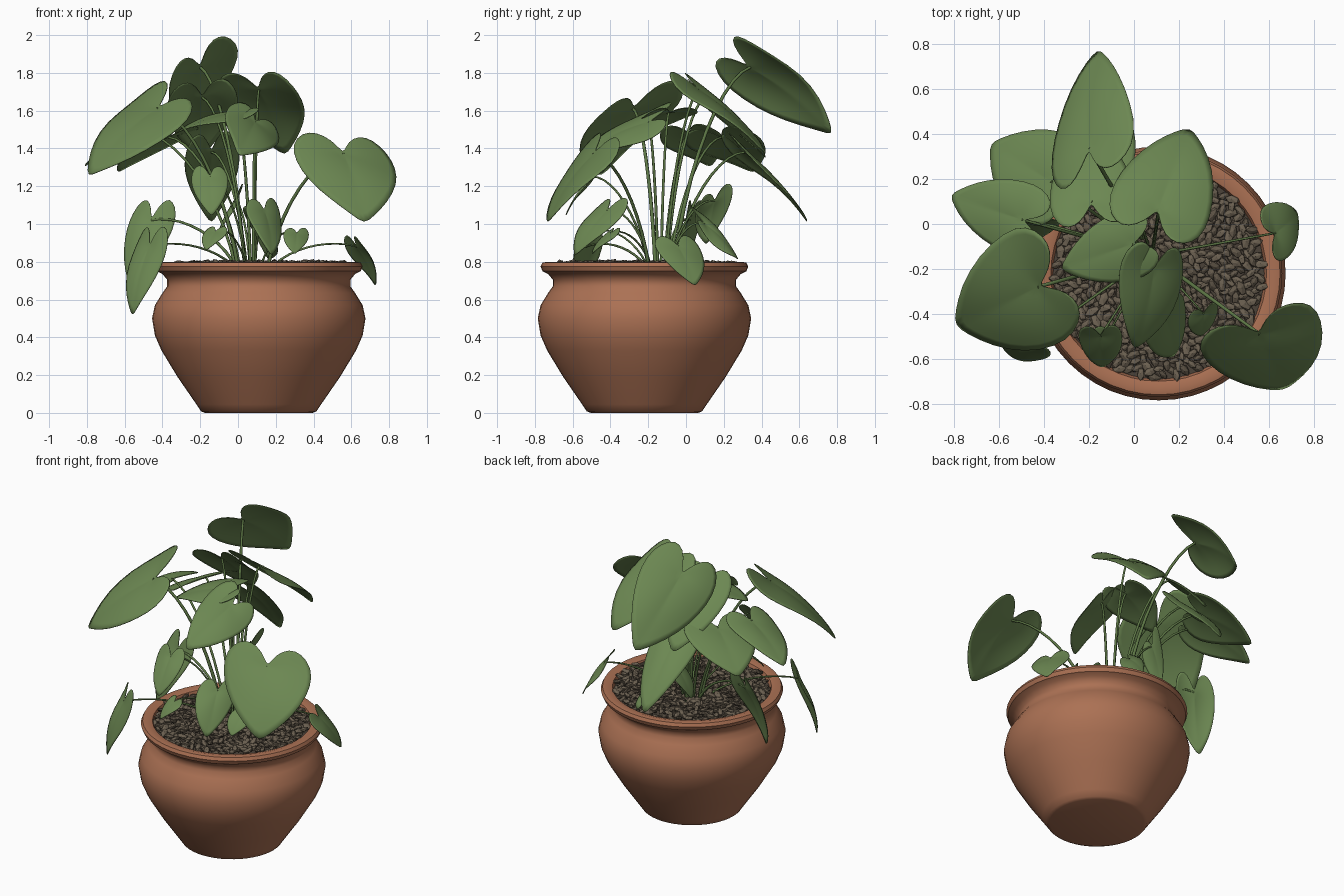
import bpy, bmesh, math, random
from mathutils import Vector, Matrix, Euler

random.seed(4)
cube = bpy.data.objects.get("Cube")
if cube:
    bpy.data.objects.remove(cube, do_unlink=True)

POT = Vector((0.11, -0.22, 0))
ROOT = Vector((0.08, -0.14, 0.75))


def material(name, colour):
    mat = bpy.data.materials.new(name)
    mat.use_nodes = True
    mat.diffuse_color = (*colour, 1)
    mat.node_tree.nodes["Principled BSDF"].inputs["Base Color"].default_value = (*colour, 1)
    return mat


terracotta = material("terracotta", (0.41, 0.165, 0.088))
leaf_green = material("leaf green", (0.15, 0.245, 0.085))
stem_green = material("stem green", (0.11, 0.185, 0.06))
pebble_brown = material("pebble brown", (0.145, 0.115, 0.08))
soil_brown = material("soil brown", (0.07, 0.054, 0.04))


def add_object(name, bm, mat, smooth=True):
    bmesh.ops.recalc_face_normals(bm, faces=bm.faces)
    mesh = bpy.data.meshes.new(name)
    bm.to_mesh(mesh)
    bm.free()
    mesh.materials.append(mat)
    for face in mesh.polygons:
        face.use_smooth = smooth
    obj = bpy.data.objects.new(name, mesh)
    bpy.context.collection.objects.link(obj)
    return obj


# Pot: lathed profile, outside from the foot up, over the rim and down inside
profile = [(0, 0), (0.285, 0), (0.305, 0.008), (0.33, 0.045), (0.43, 0.19), (0.515, 0.33),
           (0.55, 0.41), (0.565, 0.5), (0.55, 0.57), (0.51, 0.635), (0.485, 0.67),
           (0.485, 0.705), (0.51, 0.735), (0.54, 0.75), (0.55, 0.775), (0.54, 0.795),
           (0.515, 0.8), (0.48, 0.79), (0.465, 0.75), (0.46, 0.68)]
bm = bmesh.new()
verts = [bm.verts.new(POT + Vector((r, 0, z))) for r, z in profile]
edges = [bm.edges.new(pair) for pair in zip(verts, verts[1:])]
bmesh.ops.spin(bm, geom=verts + edges, cent=POT, axis=(0, 0, 1), angle=math.tau,
               steps=48, use_merge=True)
bmesh.ops.remove_doubles(bm, verts=bm.verts, dist=0.0005)
pot = add_object("pot", bm, terracotta)
bpy.context.view_layer.objects.active = pot
pot.select_set(True)
bpy.ops.object.shade_smooth_by_angle(angle=math.radians(40))
pot.select_set(False)

# Soil disc under the pebbles
bm = bmesh.new()
bmesh.ops.create_circle(bm, cap_ends=True, segments=48, radius=0.47,
                        matrix=Matrix.Translation(POT + Vector((0, 0, 0.768))))
add_object("soil", bm, soil_brown)

# Pebbles: flattened stones in a sunflower scatter
bm = bmesh.new()
COUNT = 560
for i in range(COUNT):
    radius = 0.465 * math.sqrt((i + 0.5) / COUNT)
    angle = i * math.radians(137.5)
    place = POT + Vector((radius * math.cos(angle), radius * math.sin(angle),
                          random.uniform(0.77, 0.795)))
    turn = Euler((random.uniform(-0.5, 0.5), random.uniform(-0.5, 0.5), random.uniform(0, 6)))
    size = random.uniform(0.8, 1.25)
    shape = Matrix.Diagonal((0.033 * size, 0.018 * size, 0.012 * size, 1))
    bmesh.ops.create_icosphere(bm, subdivisions=1, radius=1,
                               matrix=Matrix.Translation(place) @ turn.to_matrix().to_4x4() @ shape)
add_object("pebbles", bm, pebble_brown, smooth=False)

# Half outline of a heart-shaped blade: (along the midrib, to the side)
HALF = [(1, 0), (0.9, 0.2), (0.7, 0.55), (0.42, 0.86), (0.12, 1), (-0.12, 0.95),
        (-0.28, 0.7), (-0.3, 0.42), (-0.19, 0.16), (-0.04, 0.03)]
OUTLINE = HALF + [(a, -s) for a, s in reversed(HALF[1:])]
RINGS = 5


def blade(name, base, tip, side):
    """Arched heart-shaped sheet from the stalk joint to the tip."""
    axis = tip - base
    length = axis.length
    normal = axis.cross(side).normalized()
    if normal.z < 0:
        normal.negate()
    phase = random.uniform(0, 6)

    def point(a, s):
        arch = 0.24 * a * (1 - a) if a > 0 else -0.15 * a * a
        lift = arch - 0.11 * s * s + 0.05 * abs(s)
        ripple = 0.03 * math.sin(5 * a + phase) * s
        return base + axis * a + side * s + normal * length * (lift + ripple)

    bm = bmesh.new()
    centre = bm.verts.new(base)
    rings = [[bm.verts.new(point(a * k / RINGS, s * k / RINGS)) for a, s in OUTLINE]
             for k in range(1, RINGS + 1)]
    for i in range(len(OUTLINE)):
        j = (i + 1) % len(OUTLINE)
        bm.faces.new((centre, rings[0][i], rings[0][j]))
        for inner, outer in zip(rings, rings[1:]):
            bm.faces.new((inner[i], outer[i], outer[j], inner[j]))
    obj = add_object(name, bm, leaf_green)
    sub = obj.modifiers.new("smooth", "SUBSURF")
    sub.levels = sub.render_levels = 1
    thick = obj.modifiers.new("thickness", "SOLIDIFY")
    thick.thickness = 0.004


def stalk(name, base, thickness):
    """Bent stalk from the root cluster to the leaf joint."""
    flat = Vector((base.x - ROOT.x, base.y - ROOT.y, 0))
    root = ROOT + flat * 0.15
    height = base.z - root.z
    curve = bpy.data.curves.new(name, "CURVE")
    curve.dimensions = "3D"
    curve.bevel_depth = thickness
    curve.bevel_resolution = 1
    curve.resolution_u = 10
    spline = curve.splines.new("BEZIER")
    spline.bezier_points.add(1)
    start, end = spline.bezier_points
    for p in (start, end):
        p.handle_left_type = p.handle_right_type = "FREE"
    start.co, end.co = root, base
    start.handle_left = root
    start.handle_right = root + flat * 0.15 + Vector((0, 0, 0.5 * height + 0.05))
    end.handle_left = base - flat * 0.3 + Vector((0, 0, 0.06 - 0.1 * height))
    end.handle_right = base
    end.radius = 0.7
    curve.materials.append(stem_green)
    bpy.context.collection.objects.link(bpy.data.objects.new(name, curve))


def leaf(name, base, tip, side, thickness=0.009):
    base, tip, side = Vector(base), Vector(tip), Vector(side)
    blade(name + "_leaf", base, tip, side)
    stalk(name + "_stalk", base, thickness)


# Tall leaves leaning to the back
leaf("top_back", (-0.2, 0.34, 1.83), (-0.16, 0.78, 1.47), (0.18, 0.09, 0.12), 0.011)
leaf("upper_back_left", (0.11, 0.07, 1.71), (0.25, 0.43, 1.36), (0.22, -0.07, 0.01))
leaf("upper_back_right", (-0.19, 0.1, 1.67), (-0.2, 0.43, 1.34), (0.19, 0.02, 0.02))
leaf("lower_back", (-0.14, 0.31, 1.38), (-0.14, 0.65, 1.0), (0.15, 0.02, 0.01))

# Leaves spreading to the right side
leaf("outer_back_right", (-0.37, 0.19, 1.46), (-0.64, 0.36, 1.27), (0.12, 0.19, 0.02))
leaf("outer_right", (-0.5, 0.02, 1.48), (-0.82, 0.13, 1.3), (0.05, 0.16, 0.02))
leaf("large_front_right", (-0.43, -0.28, 1.61), (-0.8, -0.45, 1.25), (0.12, -0.25, -0.09), 0.011)
leaf("drooping_right", (-0.46, 0.02, 1.02), (-0.56, -0.05, 0.64), (-0.12, 0.05, 0))
leaf("drooping_front_right", (-0.47, -0.53, 0.88), (-0.56, -0.58, 0.51), (0.09, -0.07, 0), 0.007)

# Central leaves facing the front
leaf("centre", (0.09, -0.2, 1.54), (0, -0.56, 1.36), (0.14, -0.03, -0.09))
leaf("centre_right", (-0.01, -0.09, 1.59), (-0.33, -0.2, 1.48), (-0.05, 0.15, 0.01))
leaf("front_heart", (-0.15, -0.5, 1.25), (-0.14, -0.64, 1.04), (0.1, 0, 0), 0.007)
leaf("front_low", (0.14, -0.42, 1.07), (0.18, -0.59, 0.83), (0.09, 0.09, 0), 0.007)
leaf("front_small_left", (0.31, -0.4, 0.95), (0.3, -0.5, 0.84), (0.07, 0.03, 0), 0.006)
leaf("front_small_right", (-0.12, -0.5, 0.96), (-0.17, -0.58, 0.86), (0.06, -0.03, 0), 0.006)

# Leaves on the left side and the short ones behind
leaf("large_front_left", (0.56, -0.49, 1.37), (0.67, -0.74, 1.0), (0.27, 0.08, -0.02), 0.01)
leaf("drooping_left", (0.63, -0.04, 0.88), (0.73, 0.05, 0.67), (0.05, -0.12, 0), 0.007)
leaf("short_back_right", (-0.02, 0.15, 1.12), (-0.12, 0.11, 0.89), (0.02, 0.1, 0.05), 0.007)
leaf("short_back_left", (0.12, 0.1, 1.0), (0.16, 0.28, 0.81), (0.09, 0.03, -0.08), 0.007)
